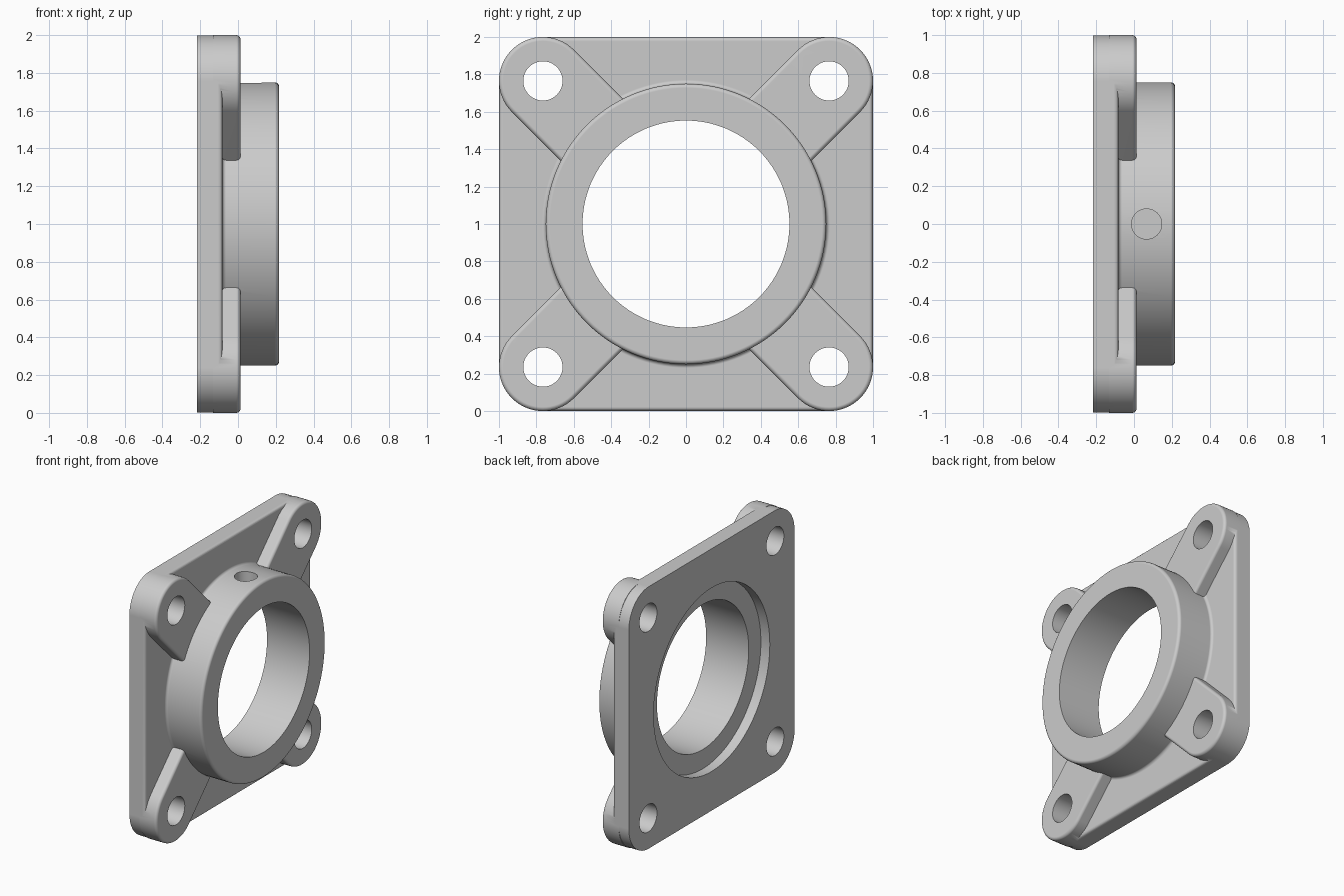
import bpy, bmesh, math

cube = bpy.data.objects.get("Cube")
if cube:
    bpy.data.objects.remove(cube, do_unlink=True)

# Main dimensions (the housing axis runs along x at z = 1)
BACK, PLATE, LUG, FRONT = -0.217, -0.083, 0.013, 0.217
BOLT, LUG_R, ROUND = 0.765, 0.235, 0.022
D45 = math.sqrt(0.5)

metal = bpy.data.materials.new("grey metal")
metal.diffuse_color = (0.6, 0.6, 0.6, 1)
metal.use_nodes = True
metal.node_tree.nodes["Principled BSDF"].inputs["Base Color"].default_value = (0.6, 0.6, 0.6, 1)


def arc(cy, cz, r, start, sweep, n):
    """Points on an arc in the yz plane, angles in degrees."""
    return [(cy + r * math.cos(math.radians(start + sweep * i / n)),
             cz + r * math.sin(math.radians(start + sweep * i / n))) for i in range(n + 1)]


def circle(r, n=128):
    return arc(0, 0, r, 0, 360, n)[:-1]


def rounded_square(offset):
    r, c = 0.24, 0.999 - 0.24
    pts = []
    for k in range(4):
        a = math.radians(45 + 90 * k)
        pts += arc(math.copysign(c, math.cos(a)), math.copysign(c, math.sin(a)),
                   r + offset, 90 * k, 90, 14)
    return pts


def lug_outline(k, offset):
    a = 45 + 90 * k
    cy, cz = math.cos(math.radians(a)), math.sin(math.radians(a))
    outer, inner, r = BOLT / D45, 0.65, LUG_R + offset
    return (arc(cy * outer, cz * outer, r, a - 90, 180, 32)
            + arc(cy * inner, cz * inner, r, a + 90, 180, 16))


def loft(name, layers):
    """Solid through (x, outline) layers, capped at both ends."""
    bm = bmesh.new()
    rings = [[bm.verts.new((x, y, z + 1)) for y, z in pts] for x, pts in layers]
    n = len(rings[0])
    for a, b in zip(rings, rings[1:]):
        for i in range(n):
            j = (i + 1) % n
            bm.faces.new((a[i], a[j], b[j], b[i]))
    bm.faces.new(rings[0][::-1])
    bm.faces.new(rings[-1])
    bmesh.ops.recalc_face_normals(bm, faces=bm.faces[:])
    mesh = bpy.data.meshes.new(name)
    bm.to_mesh(mesh)
    bm.free()
    mesh.materials.append(metal)
    ob = bpy.data.objects.new(name, mesh)
    bpy.context.collection.objects.link(ob)
    return ob


def rounded_top(x_top, r=ROUND, n=5):
    """(x, offset) steps of a rounded front edge."""
    steps = [math.pi / 2 * i / n for i in range(n + 1)]
    return [(x_top - r + r * math.sin(t), r * math.cos(t) - r) for t in steps]


def combine(base, tool, operation):
    """Apply a boolean and discard the tool."""
    tool.hide_render = True
    mod = base.modifiers.new("boolean", 'BOOLEAN')
    mod.operation, mod.solver, mod.object = operation, 'EXACT', tool
    bpy.context.view_layer.objects.active = base
    bpy.ops.object.modifier_apply(modifier=mod.name)
    bpy.data.objects.remove(tool, do_unlink=True)


# Square mounting plate with a rounded front edge
housing = loft("flange_housing", [(BACK, rounded_square(0))]
               + [(x, rounded_square(o)) for x, o in rounded_top(PLATE)])

# Four diagonal bolt lugs
for k in range(4):
    lug = loft("bolt_lug", [(PLATE - 0.05, lug_outline(k, 0))]
               + [(x, lug_outline(k, o)) for x, o in rounded_top(LUG)])
    combine(housing, lug, 'UNION')

# Round collar with a small fillet where it meets the plate
fillet = [(PLATE + 0.02 * (1 - math.cos(t)), 0.77 - 0.02 * math.sin(t))
          for t in (math.pi / 8 * i for i in range(5))]
profile = ([(PLATE - 0.06, 0.77)] + fillet
           + [(x, 0.75 + o) for x, o in rounded_top(FRONT)])
combine(housing, loft("collar", [(x, circle(r)) for x, r in profile]), 'UNION')

# Main bore with the wider recess at the back
bore = loft("bore_cutter", [(BACK - 0.1, circle(0.70)), (BACK + 0.075, circle(0.70)),
                            (BACK + 0.075, circle(0.553)), (FRONT + 0.1, circle(0.553))])
combine(housing, bore, 'DIFFERENCE')

# Bolt holes through the lugs
for sy in (-1, 1):
    for sz in (-1, 1):
        ring = arc(sy * BOLT, sz * BOLT, 0.105, 0, 360, 48)[:-1]
        combine(housing, loft("bolt_cutter", [(BACK - 0.1, ring), (FRONT, ring)]), 'DIFFERENCE')

# Blind screw hole in the top of the collar
bpy.ops.mesh.primitive_cylinder_add(vertices=40, radius=0.08, depth=0.3,
                                    location=(0.067, 0, 1.63 + 0.15))
screw = bpy.context.object
screw.data.materials.append(metal)
combine(housing, screw, 'DIFFERENCE')

# Smooth shading with crisp edges
bpy.ops.object.select_all(action='DESELECT')
housing.select_set(True)
bpy.context.view_layer.objects.active = housing
bpy.ops.object.shade_smooth_by_angle(angle=math.radians(32))
weighted = housing.modifiers.new("weighted_normals", 'WEIGHTED_NORMAL')
weighted.keep_sharp = True
